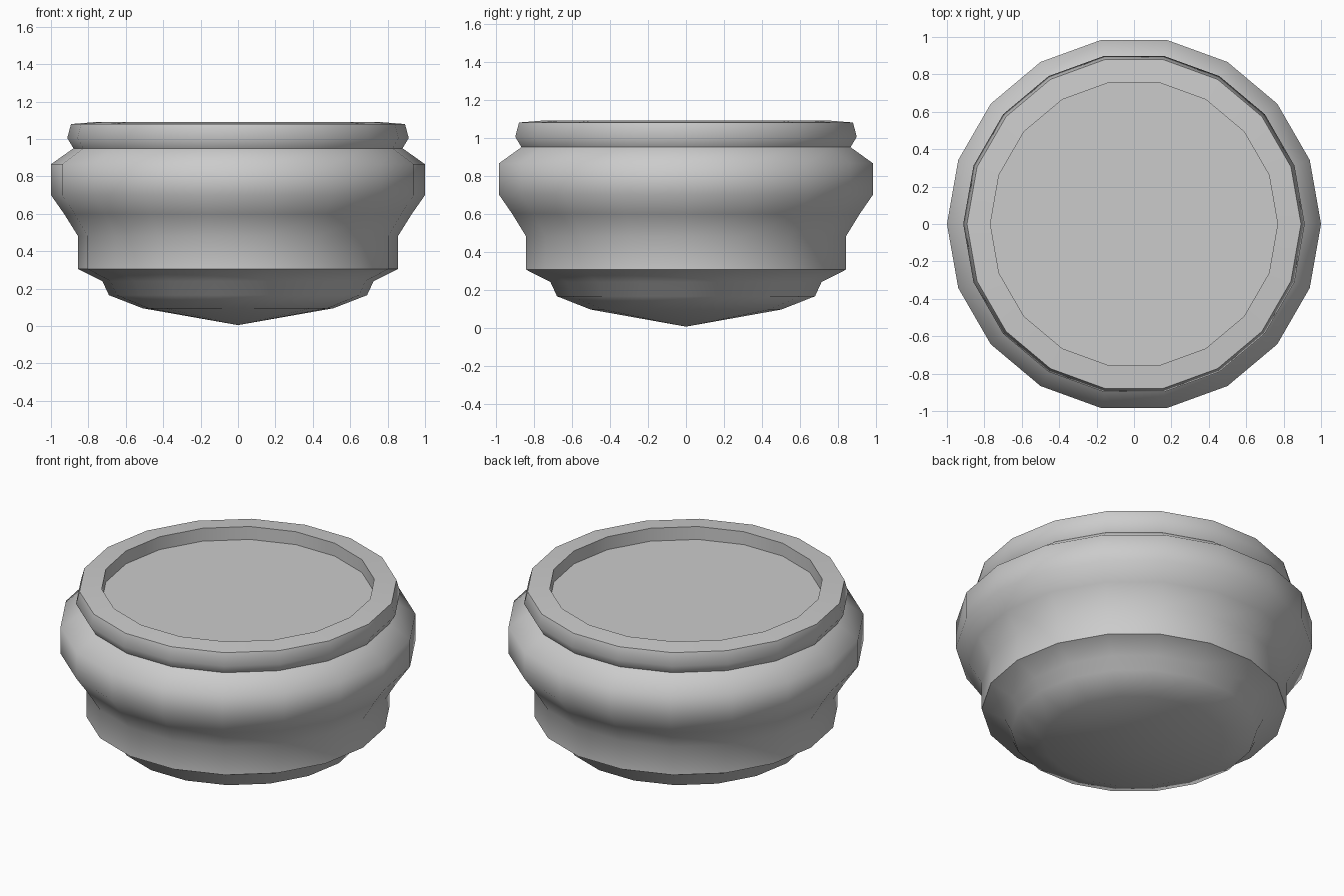
import bpy, bmesh, math

if "Cube" in bpy.data.objects:
    bpy.data.objects.remove(bpy.data.objects["Cube"])

SIDES = 18


def lathe(name, profile, sides=SIDES, smooth_angle=58):
    """Revolve (radius, z) points round the z axis; radius 0 makes a pole."""
    bm = bmesh.new()
    rings = []
    for r, z in profile:
        if r == 0:
            rings.append([bm.verts.new((0, 0, z))] * sides)
        else:
            rings.append([bm.verts.new((r * math.cos(2 * math.pi * i / sides),
                                        r * math.sin(2 * math.pi * i / sides), z))
                          for i in range(sides)])
    for low, high in zip(rings, rings[1:]):
        for i in range(sides):
            j = (i + 1) % sides
            corners = dict.fromkeys((low[i], low[j], high[j], high[i]))
            bm.faces.new(list(corners))
    bmesh.ops.recalc_face_normals(bm, faces=bm.faces)
    mesh = bpy.data.meshes.new(name)
    bm.to_mesh(mesh)
    bm.free()
    obj = bpy.data.objects.new(name, mesh)
    bpy.context.collection.objects.link(obj)
    bpy.ops.object.select_all(action='DESELECT')
    obj.select_set(True)
    bpy.context.view_layer.objects.active = obj
    bpy.ops.object.shade_smooth_by_angle(angle=math.radians(smooth_angle))
    return obj


# Pot: pointed base, foot step, waist, bulging shoulder, neck, rim, sunken top
lathe("pot", [
    (0, 0.005), (0.51, 0.095), (0.69, 0.165), (0.725, 0.24),
    (0.855, 0.305), (0.855, 0.48), (0.93, 0.60),
    (1.0, 0.70), (1.0, 0.865), (0.88, 0.95),
    (0.913, 1.005), (0.893, 1.08), (0.768, 1.09),
    (0.768, 1.01), (0, 1.01),
])
